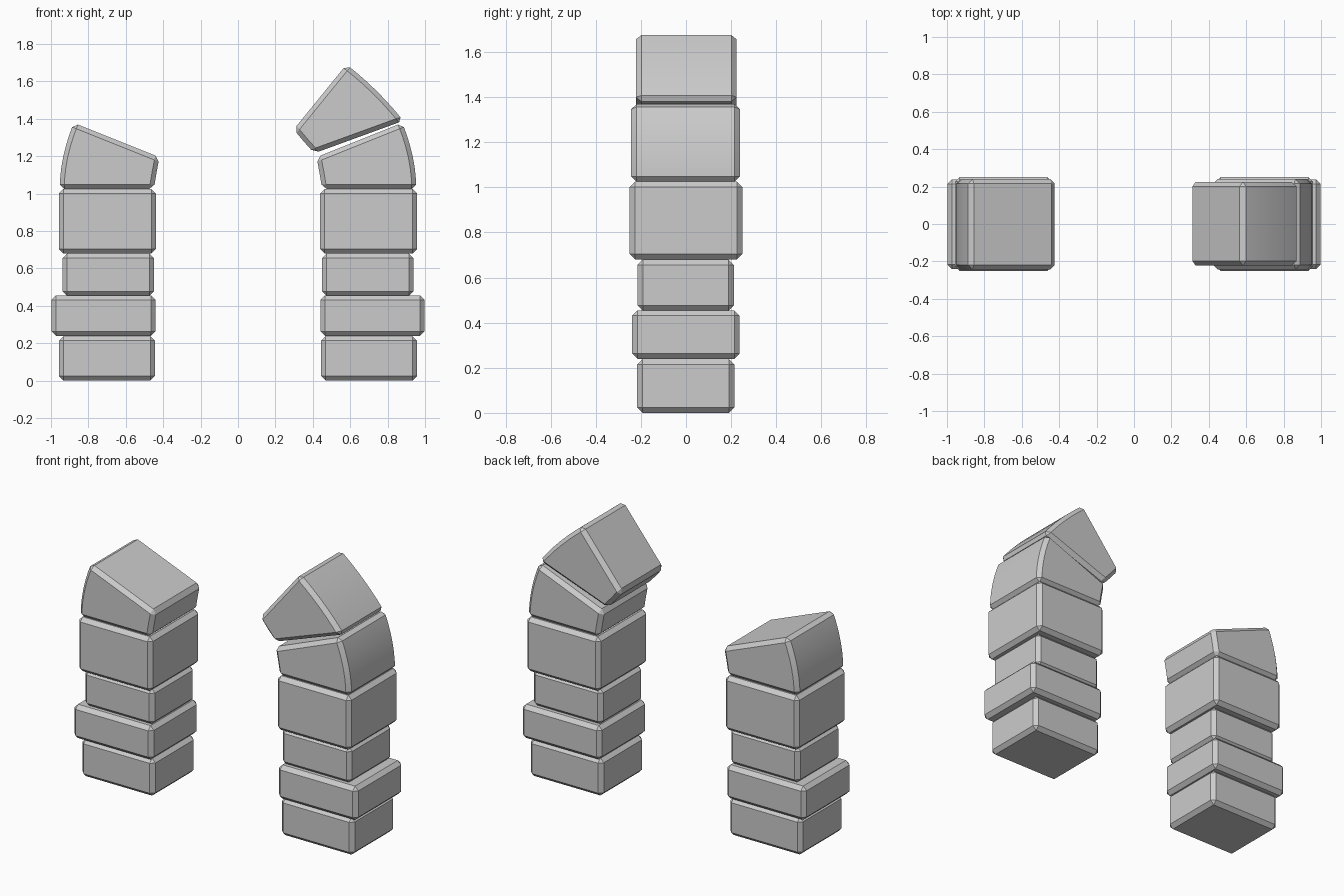
import bpy, bmesh

if "Cube" in bpy.data.objects:
    bpy.data.objects.remove(bpy.data.objects["Cube"])


def stone(name, profile, y0, y1, bevel=0.024):
    """Extrude an XZ profile along Y and chamfer its hard edges."""
    bm = bmesh.new()
    front = bm.faces.new([bm.verts.new((x, y0, z)) for x, z in profile])
    ext = bmesh.ops.extrude_face_region(bm, geom=[front])
    moved = [v for v in ext["geom"] if isinstance(v, bmesh.types.BMVert)]
    bmesh.ops.translate(bm, verts=moved, vec=(0, y1 - y0, 0))
    bmesh.ops.recalc_face_normals(bm, faces=bm.faces)
    hard = [e for e in bm.edges if e.calc_face_angle(0) > 0.6]
    bmesh.ops.bevel(bm, geom=hard, offset=bevel, segments=1,
                    affect='EDGES', profile=0.5)
    bmesh.ops.recalc_face_normals(bm, faces=bm.faces)
    mesh = bpy.data.meshes.new(name)
    bm.to_mesh(mesh)
    bm.free()
    ob = bpy.data.objects.new(name, mesh)
    bpy.context.collection.objects.link(ob)
    bpy.ops.object.select_all(action='DESELECT')
    ob.select_set(True)
    bpy.context.view_layer.objects.active = ob
    bpy.ops.object.shade_smooth_by_angle(angle=0.5)
    return ob


def arc(a, mid, b, n=6):
    """Smooth curve from a to b passing through mid."""
    c = [2 * m - (p + q) / 2 for p, m, q in zip(a, mid, b)]
    return [tuple((1 - t) ** 2 * a[k] + 2 * t * (1 - t) * c[k] + t * t * b[k]
                  for k in (0, 1)) for t in (i / n for i in range(n + 1))]


# Straight pillar blocks: x0, x1, z0, z1, y0, y1
blocks = [
    (0.445, 0.957, 0.00, 0.238, -0.217, 0.214),
    (0.440, 0.998, 0.240, 0.455, -0.240, 0.238),
    (0.450, 0.937, 0.453, 0.680, -0.215, 0.212),
    (0.439, 0.958, 0.680, 1.025, -0.250, 0.250),
]
# Lower arch stone with curved outer side
springer = ([(0.420, 1.195), (0.436, 1.11), (0.450, 1.025)]
            + arc((0.953, 1.025), (0.934, 1.20), (0.878, 1.378)))

for side, s in (("right", 1), ("left", -1)):
    for i, (x0, x1, z0, z1, y0, y1) in enumerate(blocks, 1):
        box = [(x0, z0), (x1, z0), (x1, z1), (x0, z1)]
        stone(f"{side}_pillar_block_{i}", [(s * x, z) for x, z in box], y0, y1)
    stone(f"{side}_arch_springer", [(s * x, z) for x, z in springer],
          -0.243, 0.240)

# Upper arch stone, only on the right pillar
upper = ([(0.298, 1.343), (0.352, 1.278), (0.408, 1.216)]
         + arc((0.884, 1.389), (0.742, 1.548), (0.580, 1.690)))
stone("right_arch_upper_stone", upper, -0.222, 0.225)
